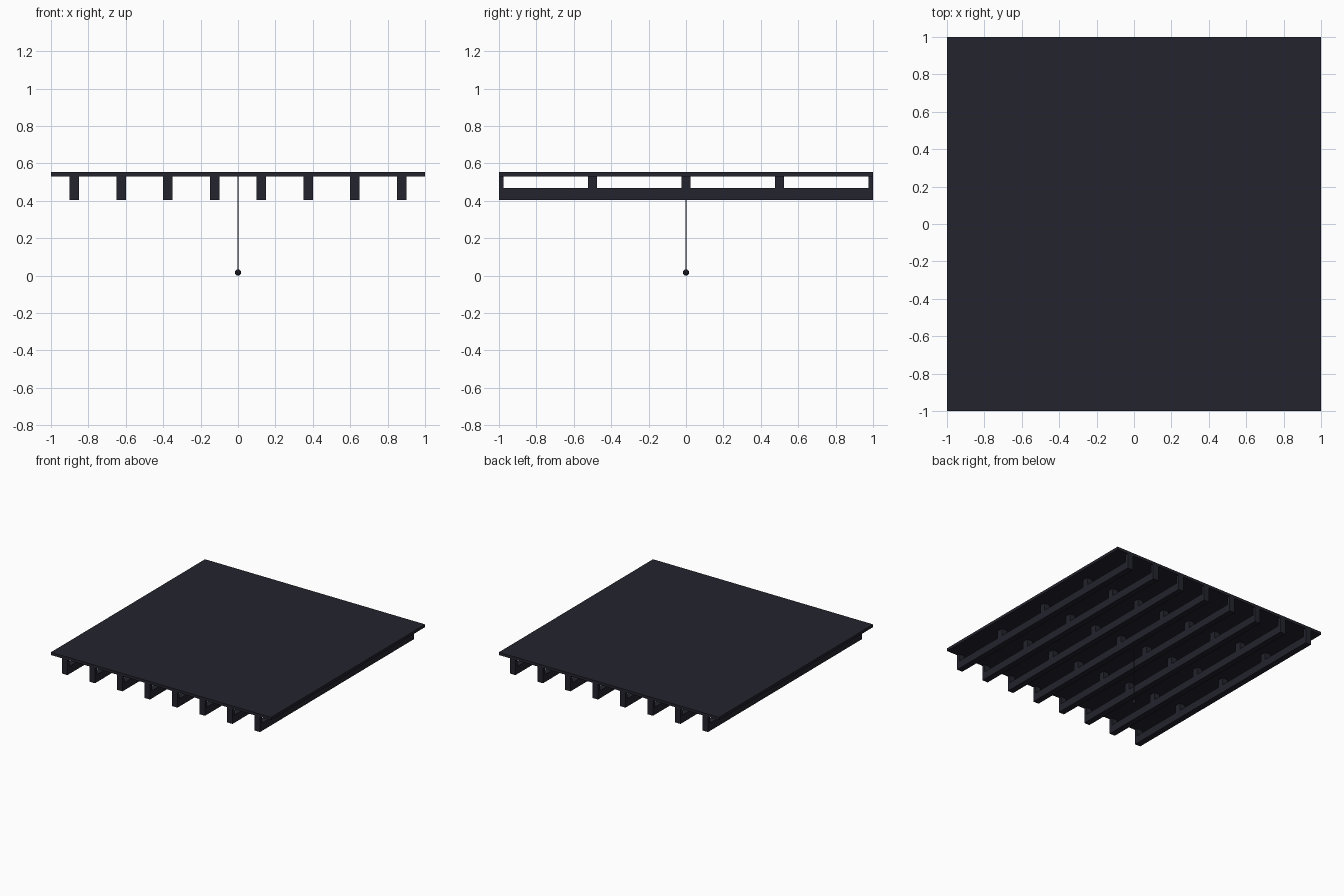
import bpy

if "Cube" in bpy.data.objects:
    bpy.data.objects.remove(bpy.data.objects["Cube"])

mat = bpy.data.materials.new("dark_charcoal")
mat.diffuse_color = (0.017, 0.017, 0.027, 1)
mat.use_nodes = True
mat.node_tree.nodes["Principled BSDF"].inputs["Base Color"].default_value = mat.diffuse_color


def finish(name):
    ob = bpy.context.object
    ob.name = name
    ob.data.materials.append(mat)
    return ob


def box(name, x0, x1, y0, y1, z0, z1):
    bpy.ops.mesh.primitive_cube_add(
        size=1, location=((x0 + x1) / 2, (y0 + y1) / 2, (z0 + z1) / 2))
    ob = bpy.context.object
    ob.scale = (x1 - x0, y1 - y0, z1 - z0)
    bpy.ops.object.transform_apply(location=False, rotation=False, scale=True)
    return finish(name)


# Flat top panel
box("panel", -1, 1, -1, 1, 0.53, 0.553)

# Parallel rails hung from the panel by short posts
posts = [(-1, -0.975), (-0.525, -0.475), (-0.025, 0.025), (0.475, 0.525), (0.975, 1)]
for i in range(8):
    x = -0.875 + 0.25 * i
    box(f"rail_{i + 1}", x - 0.025, x + 0.025, -1, 1, 0.405, 0.468)
    for j, (y0, y1) in enumerate(posts):
        box(f"post_{i + 1}_{j + 1}", x - 0.025, x + 0.025, y0, y1, 0.468, 0.53)

# Pull cord with a small faceted knob at its end
bpy.ops.mesh.primitive_cylinder_add(vertices=8, radius=0.004, depth=0.51,
                                    location=(0, 0, 0.275))
finish("cord")
bpy.ops.mesh.primitive_uv_sphere_add(segments=8, ring_count=6, radius=0.017,
                                     location=(0, 0, 0.017))
finish("cord_knob")
